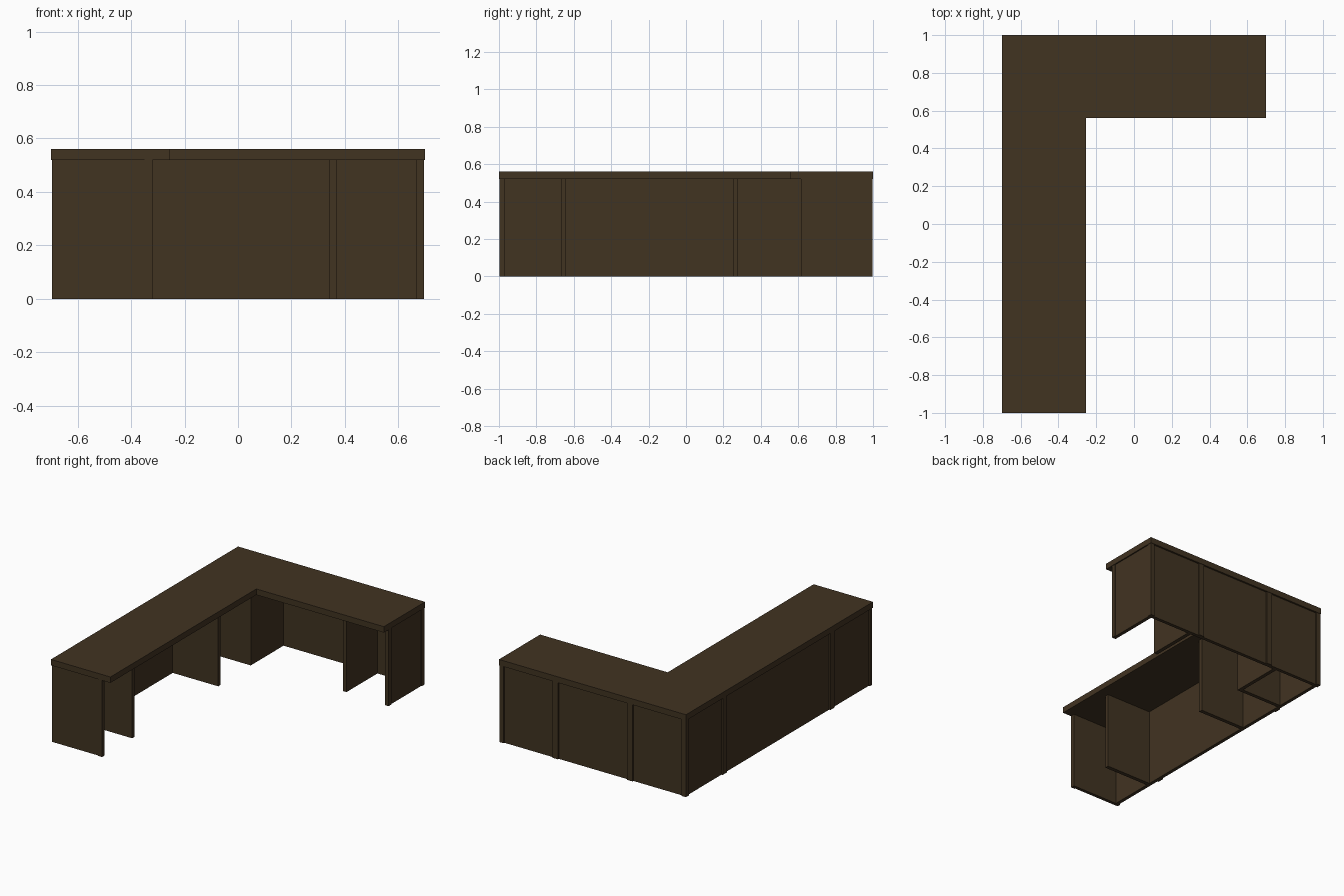
import bpy, bmesh

if "Cube" in bpy.data.objects:
    bpy.data.objects.remove(bpy.data.objects["Cube"])

# One dark wood colour for the whole counter
wood = bpy.data.materials.new("dark_wood")
wood.diffuse_color = (0.053, 0.033, 0.0155, 1)
wood.use_nodes = True
wood.node_tree.nodes["Principled BSDF"].inputs["Base Color"].default_value = wood.diffuse_color

H = 0.52    # underside of the worktop
TOP = 0.56


def extrude_profile(name, pts, z0, z1):
    """Prism from a counter-clockwise outline."""
    bm = bmesh.new()
    face = bm.faces.new([bm.verts.new((x, y, z0)) for x, y in pts])
    ext = bmesh.ops.extrude_face_region(bm, geom=[face])
    bmesh.ops.translate(bm, vec=(0, 0, z1 - z0),
                        verts=[v for v in ext["geom"] if isinstance(v, bmesh.types.BMVert)])
    bmesh.ops.recalc_face_normals(bm, faces=bm.faces[:])
    me = bpy.data.meshes.new(name)
    bm.to_mesh(me)
    bm.free()
    me.materials.append(wood)
    ob = bpy.data.objects.new(name, me)
    bpy.context.collection.objects.link(ob)
    return ob


def board(name, x0, x1, y0, y1):
    """Upright board from the floor to the worktop."""
    return extrude_profile(name, [(x0, y0), (x1, y0), (x1, y1), (x0, y1)], 0, H)


# L-shaped worktop
extrude_profile("worktop", [(-0.70, -1), (-0.255, -1), (-0.255, 0.56),
                            (0.70, 0.56), (0.70, 1), (-0.70, 1)], H, TOP)

# Outer cladding along the left and the back
board("left_panel", -0.688, -0.665, -0.985, 0.97)
board("back_panel", -0.688, 0.68, 0.965, 0.988)

# End panels, with a thin edge trim at the open end
board("front_end_panel", -0.697, -0.335, -0.992, -0.97)
board("front_end_trim", -0.35, -0.32, -0.997, -0.97)
board("right_end_panel", 0.668, 0.692, 0.63, 0.996)
board("right_end_trim", 0.668, 0.697, 0.615, 0.645)

# Raised battens over the cladding seams
for i, y in enumerate((-0.57, 0.58)):
    board(f"left_batten_{i}", -0.697, -0.68, y - 0.022, y + 0.022)
for i, x in enumerate((-0.278, 0.28)):
    board(f"back_batten_{i}", x - 0.02, x + 0.02, 0.98, 0.997)

# Corner posts
board("back_left_post", -0.697, -0.665, 0.965, 0.997)
board("back_right_post", 0.668, 0.697, 0.968, 0.997)

# Inner dividers
for i, y in enumerate((-0.655, 0.265)):
    board(f"left_divider_{i}", -0.67, -0.325, y - 0.013, y + 0.013)
board("back_divider", 0.342, 0.368, 0.635, 0.97)

# Corner cabinet sides
board("corner_front_side", -0.67, -0.335, 0.615, 0.64)
board("corner_right_side", -0.36, -0.335, 0.64, 0.97)
